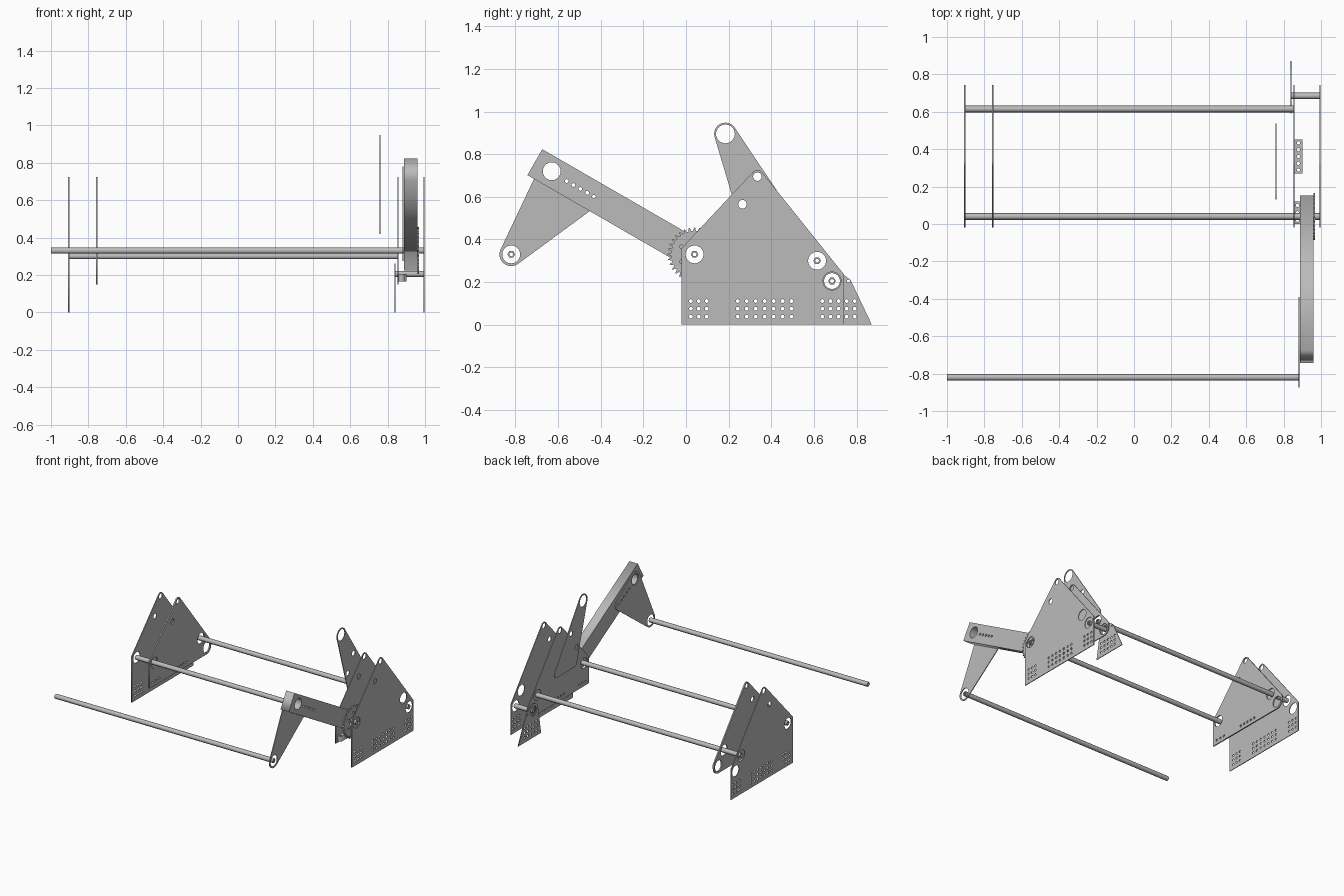
import bpy
from math import sin, cos, pi, radians
from mathutils import Matrix, Vector
from mathutils.geometry import convex_hull_2d

cube = bpy.data.objects.get("Cube")
if cube:
    bpy.data.objects.remove(cube, do_unlink=True)

steel = bpy.data.materials.new("steel_grey")
steel.use_nodes = True
colour = (0.5, 0.5, 0.5, 1)
steel.diffuse_color = colour
steel.node_tree.nodes["Principled BSDF"].inputs["Base Color"].default_value = colour

# Profiles drawn in (y, z) and extruded along x; or in (x, y) and extruded along z
ALONG_X = Matrix(((0, 0, 1, 0), (1, 0, 0, 0), (0, 1, 0, 0), (0, 0, 0, 1)))
ALONG_Z = Matrix.Identity(4)


def circle(u, v, r, n=32):
    return [(u + r * cos(2 * pi * i / n), v + r * sin(2 * pi * i / n)) for i in range(n)]


def hull(*shapes):
    """Convex outline around points (u, v) and discs (u, v, r)."""
    pts = []
    for s in shapes:
        pts += circle(*s) if len(s) == 3 else [s]
    return [pts[i] for i in convex_hull_2d([Vector(p) for p in pts])]


def extrude(name, outline, holes, low, high, frame=ALONG_X):
    curve = bpy.data.curves.new(name, 'CURVE')
    curve.dimensions = '2D'
    curve.fill_mode = 'BOTH'
    curve.extrude = (high - low) / 2
    for loop in [outline] + [circle(*h) for h in holes]:
        sp = curve.splines.new('POLY')
        sp.points.add(len(loop) - 1)
        for p, (u, v) in zip(sp.points, loop):
            p.co = (u, v, 0, 1)
        sp.use_cyclic_u = True
    temp = bpy.data.objects.new(name + "_profile", curve)
    bpy.context.collection.objects.link(temp)
    bpy.context.view_layer.update()
    mesh = bpy.data.meshes.new_from_object(
        temp.evaluated_get(bpy.context.evaluated_depsgraph_get()))
    bpy.data.objects.remove(temp, do_unlink=True)
    mesh.transform(frame @ Matrix.Translation((0, 0, (low + high) / 2)))
    mesh.materials.clear()
    mesh.materials.append(steel)
    obj = bpy.data.objects.new(name, mesh)
    bpy.context.collection.objects.link(obj)
    return obj


def sheet(name, outline, holes, x, thick=0.006):
    return extrude(name, outline, holes, x - thick / 2, x + thick / 2)


def grid(start, step, count, rows=(0.038, 0.075, 0.111)):
    return [(start + step * i, z, 0.009, 12) for i in range(count) for z in rows]


# Shared pivot points
AXLE, REAR, LOW = (0.04, 0.33), (0.615, 0.30), (0.685, 0.205)
BAR_END, ARM_TOP = (-0.82, 0.33), (-0.63, 0.72)
BORE = 0.042
top_holes = [(0.335, 0.695, 0.02), (0.265, 0.565, 0.02)]
bores = [(*p, BORE) for p in (AXLE, REAR, LOW)]

# Side plates: tall outer ones and shorter inner ones
peak = (0.335, 0.695, 0.03)
outer = hull((-0.02, 0), (0.742, 0), (0.742, 0.235), peak, (-0.02, 0.36))
inner = hull((-0.02, 0.15), (*LOW, 0.057), (0.742, 0.235), peak, (-0.02, 0.36))
outer_holes = top_holes + bores + grid(0.023, 0.037, 3) + grid(0.243, 0.042, 7) + grid(0.64, 0.038, 3)
inner_holes = top_holes + bores + grid(0.02, 0.04, 3, (0.182,)) + grid(0.286, 0.037, 5, (0.182,))
sheet("left_outer_plate", outer, outer_holes, 0.994)
sheet("right_outer_plate", outer, outer_holes, -0.905)
sheet("left_inner_plate", inner, inner_holes, 0.855)
sheet("right_inner_plate", inner, inner_holes, -0.755, 0.01)

# Small rear foot plate
foot = hull((0.59, 0), (0.872, 0), (0.772, 0.21), (*LOW, 0.057))
sheet("rear_foot_plate", foot,
      [(*LOW, 0.037), (0.762, 0.205, 0.008, 12)] + grid(0.64, 0.038, 5), 0.84)

# Upright handle plate
handle = hull((0.185, 0.895, 0.053), (0.295, 0.452, 0.032), (0.506, 0.452, 0.032))
sheet("handle_plate", handle, [(0.185, 0.895, 0.044)] + top_holes, 0.76)

# Sloping arm with its row of small holes
slope = radians(-30)
row = [(-0.56 + 0.032 * i, 0.674 - 0.0185 * i, 0.009, 12) for i in range(5)]


def on_arm(along, across):
    return (AXLE[0] + along * cos(slope) - across * sin(slope),
            AXLE[1] + along * sin(slope) + across * cos(slope))


arm = [on_arm(-0.865, -0.07), on_arm(0.09, -0.07), on_arm(0.09, 0.07), on_arm(-0.865, 0.07)]
extrude("arm", arm, [(*AXLE, BORE), (*ARM_TOP, BORE)] + row, 0.888, 0.96)

# Bracket plate joining the arm to the front bar
bracket = hull((*BAR_END, 0.055), (*ARM_TOP, 0.06), (-0.433, 0.6, 0.043))
sheet("arm_bracket", bracket, [(*BAR_END, BORE), (*ARM_TOP, BORE)] + row, 0.882)

# Sprocket on the axle
TEETH = 32
sprocket = []
for i in range(TEETH):
    for offset, r in ((-0.32, 0.11), (-0.1, 0.126), (0.1, 0.126), (0.32, 0.11)):
        a = 2 * pi * (i + offset) / TEETH
        sprocket.append((AXLE[0] + r * cos(a), AXLE[1] + r * sin(a)))
bolts = [(AXLE[0] + 0.07 * cos(a), AXLE[1] + 0.07 * sin(a), 0.009, 12)
         for a in [pi / 6 + pi / 3 * i for i in range(6)]]
sheet("sprocket", sprocket, [(*AXLE, BORE)] + bolts, 0.965, 0.008)

# Hollow hexagonal bars
for name, centre, low, high in (("front_bar", BAR_END, -1, 0.885),
                                ("axle_bar", AXLE, -0.908, 0.997),
                                ("rear_bar", REAR, -0.908, 0.858),
                                ("short_rear_bar", LOW, 0.837, 0.997)):
    extrude(name, circle(*centre, 0.018, 6), [(*centre, 0.009, 16)], low, high)

# Drilled mounting blocks on the left inner plate
for name, y0, y1, x1, count in (("rear_block", 0.27, 0.452, 0.9, 5),
                                ("front_block", 0, 0.12, 0.89, 3)):
    x0, pitch = 0.858, (y1 - y0) / count
    extrude(name, [(x0, y0), (x1, y0), (x1, y1), (x0, y1)],
            [((x0 + x1) / 2, y0 + pitch * (i + 0.5), 0.009, 12) for i in range(count)],
            0.165, 0.205, ALONG_Z)
